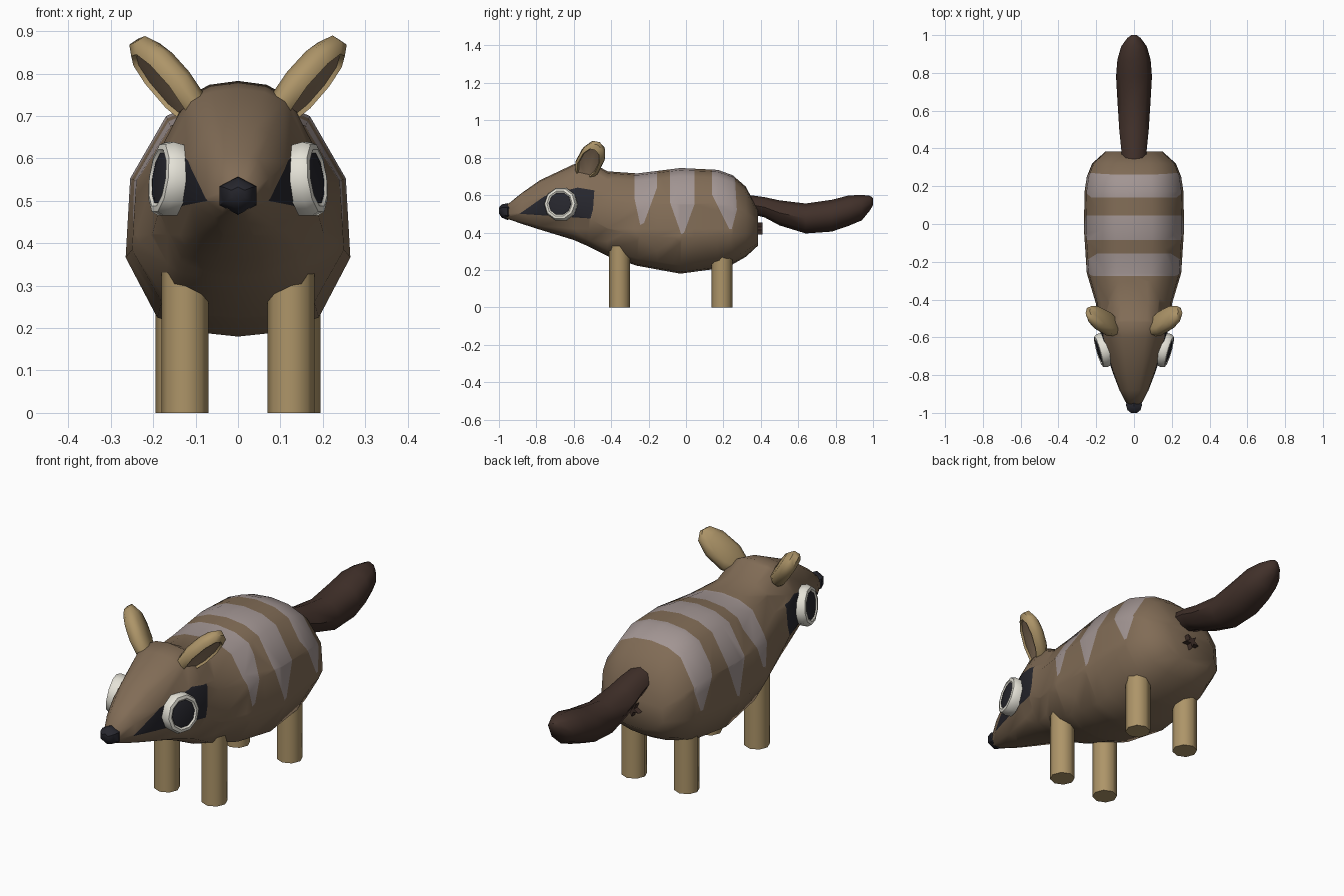
import bpy, bmesh, math
from mathutils import Vector, Matrix

if "Cube" in bpy.data.objects:
    bpy.data.objects.remove(bpy.data.objects["Cube"])


def material(name, rgb):
    m = bpy.data.materials.new(name)
    m.diffuse_color = (*rgb, 1)
    m.use_nodes = True
    m.node_tree.nodes["Principled BSDF"].inputs["Base Color"].default_value = m.diffuse_color
    return m


BROWN = material("body brown", (0.22, 0.15, 0.093))
TAN = material("leg tan", (0.42, 0.30, 0.14))
STRIPE = material("stripe grey", (0.36, 0.30, 0.29))
TAIL = material("tail dark brown", (0.053, 0.03, 0.023))
DARK = material("dark patch", (0.02, 0.02, 0.027))
WHITE = material("eye white", (0.78, 0.76, 0.68))


def finish(name, bm, mats, angle=40):
    bmesh.ops.recalc_face_normals(bm, faces=bm.faces)
    me = bpy.data.meshes.new(name)
    bm.to_mesh(me)
    bm.free()
    for m in mats:
        me.materials.append(m)
    ob = bpy.data.objects.new(name, me)
    bpy.context.collection.objects.link(ob)
    bpy.ops.object.select_all(action='DESELECT')
    ob.select_set(True)
    bpy.context.view_layer.objects.active = ob
    bpy.ops.object.shade_smooth_by_angle(angle=math.radians(angle))
    return ob


def loft(rings):
    """Skin a list of point rings and close both ends; returns mesh and caps."""
    bm = bmesh.new()
    loops = [[bm.verts.new(p) for p in r] for r in rings]
    n = len(loops[0])
    for a, b in zip(loops, loops[1:]):
        for i in range(n):
            j = (i + 1) % n
            bm.faces.new((a[i], a[j], b[j], b[i]))
    return bm, bm.faces.new(loops[0]), bm.faces.new(loops[-1])


def paint(bm, poly, index):
    """Cut a convex (y, z) outline through the mesh and colour its inside."""
    cy = sum(p[0] for p in poly) / len(poly)
    cz = sum(p[1] for p in poly) / len(poly)
    inside = list(bm.faces)
    for (y0, z0), (y1, z1) in zip(poly, poly[1:] + poly[:1]):
        no = Vector((0, z0 - z1, y1 - y0))
        co = Vector((0, y0, z0))
        if no.dot(Vector((0, cy, cz)) - co) < 0:
            no = -no
        geom = set(inside)
        for f in inside:
            geom.update(f.edges)
            geom.update(f.verts)
        out = bmesh.ops.bisect_plane(bm, geom=list(geom), dist=1e-5,
                                     plane_co=co, plane_no=no)
        faces = {g for g in out["geom"] if isinstance(g, bmesh.types.BMFace)}
        inside = [f for f in faces if no.dot(f.calc_center_median() - co) > 0]
    for f in inside:
        f.material_index = index


# body and head: y, top, bottom, half width
SECTIONS = [(-0.96, 0.545, 0.475, 0.035), (-0.88, 0.61, 0.447, 0.077),
            (-0.78, 0.68, 0.415, 0.115), (-0.60, 0.765, 0.36, 0.172),
            (-0.52, 0.783, 0.325, 0.187), (-0.42, 0.727, 0.274, 0.202),
            (-0.26, 0.716, 0.222, 0.25), (-0.03, 0.745, 0.18, 0.265),
            (0.17, 0.735, 0.207, 0.262), (0.25, 0.706, 0.23, 0.25),
            (0.32, 0.645, 0.27, 0.222), (0.385, 0.52, 0.33, 0.15)]
HALF = [(0, 1), (0.36, 0.98), (0.64, 0.92), (0.96, 0.66), (1, 0.33),
        (0.72, 0.08), (0.3, 0.015), (0, 0)]
PROFILE = HALF + [(-x, t) for x, t in HALF[-2:0:-1]]
body, _, _ = loft([[(w * x, y, b + (t - b) * h) for x, h in PROFILE]
                   for y, t, b, w in SECTIONS])
# three tapering back stripes
paint(body, [(-0.275, 0.9), (-0.155, 0.9), (-0.155, 0.64), (-0.225, 0.45),
             (-0.245, 0.44), (-0.275, 0.58)], 1)
paint(body, [(-0.085, 0.9), (0.045, 0.9), (0.045, 0.55), (-0.01, 0.40),
             (-0.025, 0.39), (-0.085, 0.56)], 1)
paint(body, [(0.14, 0.9), (0.25, 0.9), (0.272, 0.52), (0.245, 0.42),
             (0.23, 0.42), (0.14, 0.60)], 1)
# dark eye patches
paint(body, [(-0.89, 0.50), (-0.755, 0.595), (-0.58, 0.64), (-0.49, 0.625),
             (-0.497, 0.525), (-0.51, 0.475)], 2)
finish("body", body, [BROWN, STRIPE, DARK], 60)


def oval(x, y, z, rx, rz, n=8):
    return [(x + rx * math.sin(math.tau * i / n), y,
             z + rz * math.cos(math.tau * i / n)) for i in range(n)]


# nose
bm, _, _ = loft([oval(0, y, z, rx, rz, 6) for y, z, rx, rz in
                 [(-1.0, 0.517, 0.018, 0.016), (-0.985, 0.515, 0.04, 0.035),
                  (-0.955, 0.512, 0.05, 0.045), (-0.93, 0.512, 0.035, 0.035)]])
finish("nose", bm, [DARK])

# tail: y, middle height, half width, half height
TAIL_RINGS = [(0.34, 0.55, 0.062, 0.05), (0.42, 0.535, 0.07, 0.054),
              (0.50, 0.505, 0.078, 0.067), (0.64, 0.475, 0.087, 0.08),
              (0.78, 0.49, 0.095, 0.085), (0.87, 0.517, 0.088, 0.081),
              (0.94, 0.533, 0.068, 0.068), (0.985, 0.558, 0.035, 0.038),
              (1.0, 0.565, 0.014, 0.018)]
bm, _, _ = loft([oval(0, *r) for r in TAIL_RINGS])
finish("tail", bm, [TAIL], 50)

# small star below the tail
star = []
for y in (0.36, 0.41):
    star.append([((0.04 if i % 2 else 0.014) * math.sin(math.tau * i / 10), y,
                  0.425 + (0.036 if i % 2 else 0.014) * math.cos(math.tau * i / 10))
                 for i in range(10)])
bm, _, _ = loft(star)
finish("tail_star", bm, [TAIL], 20)


def ring_on(centre, u, v, normal, outline, scale, depth):
    return [centre + u * (a * scale) + v * (b * scale) + normal * depth
            for a, b in outline]


# ear outline: along its length, across its width
LEAF = [(-0.14, -0.035), (-0.05, -0.066), (0.05, -0.062), (0.11, -0.036),
        (0.125, 0.0), (0.105, 0.04), (0.04, 0.066), (-0.05, 0.068), (-0.14, 0.035)]
CIRCLE = [(math.cos(math.tau * i / 10), math.sin(math.tau * i / 10)) for i in range(10)]

for side, label in ((1, "right"), (-1, "left")):
    # ears with a sunken inner face
    axis = Vector((0.62 * side, 0.35, 0.70)).normalized()
    normal = Vector((0.75 * side, -0.35, -0.50)).normalized()
    across = axis.cross(normal)
    centre = Vector((0.168 * side, -0.51, 0.788))
    bm, inner, _ = loft([ring_on(centre, axis, across, normal, LEAF, s, d) for s, d in
                         [(0.72, 0.02), (0.78, 0.03), (1, 0.014), (1, -0.014), (0.7, -0.035)]])
    inner.material_index = 1
    finish(label + "_ear", bm, [TAN, BROWN], 50)

    # eye ring and pupil
    normal = Vector((0.95 * side, -0.27, 0.12)).normalized()
    u = Vector((0, 0, 1)).cross(normal).normalized()
    v = normal.cross(u)
    centre = Vector((0.170 * side, -0.67, 0.552))
    bm, _, _ = loft([ring_on(centre, u, v, normal, CIRCLE, s, d) for s, d in
                     [(0.088, -0.03), (0.092, 0.0), (0.084, 0.018),
                      (0.070, 0.021), (0.060, 0.012)]])
    finish(label + "_eye_ring", bm, [WHITE], 50)
    bm, _, _ = loft([ring_on(centre, u, v, normal, CIRCLE, s, d) for s, d in
                     [(0.062, 0.0), (0.062, 0.016), (0.045, 0.02)]])
    finish(label + "_pupil", bm, [DARK], 50)

    # legs
    for part, x, y, top in (("front_leg", 0.125, -0.355, 0.36),
                            ("back_leg", 0.138, 0.192, 0.32)):
        bm = bmesh.new()
        bmesh.ops.create_cone(bm, cap_ends=True, segments=8, radius1=0.056, radius2=0.056,
                              depth=top, matrix=Matrix.Translation((x * side, y, top / 2)))
        finish(label + "_" + part, bm, [TAN], 50)
